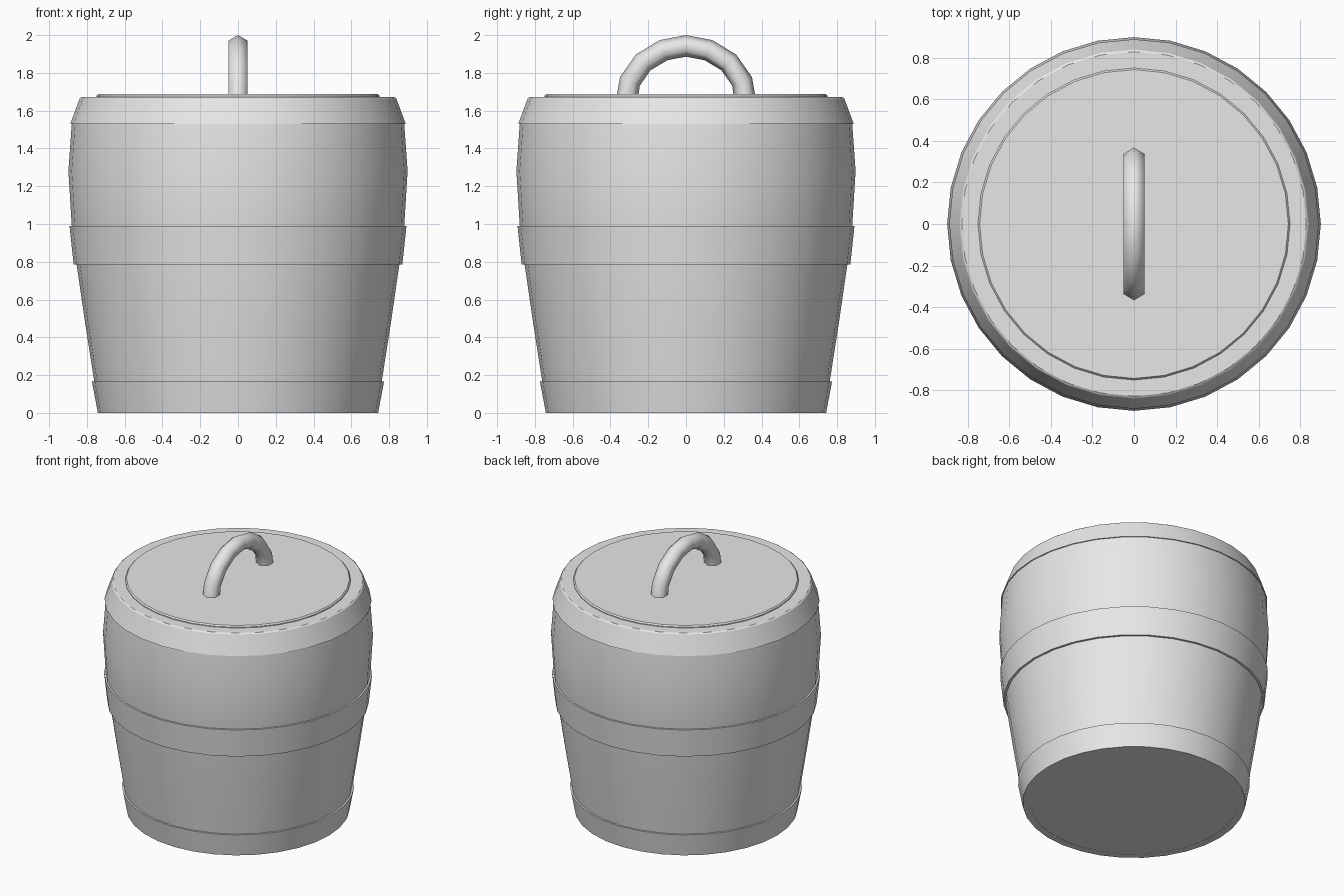
import bpy, bmesh
from math import sin, cos, pi, radians
from mathutils import Vector

cube = bpy.data.objects.get("Cube")
if cube:
    bpy.data.objects.remove(cube, do_unlink=True)

SIDES = 32
grey = bpy.data.materials.new("plain_grey")
grey.use_nodes = True
COLOUR = (0.8, 0.8, 0.8, 1)
grey.diffuse_color = COLOUR
grey.node_tree.nodes["Principled BSDF"].inputs["Base Color"].default_value = COLOUR


def skin(name, rings, wrap, angle=30):
    """Join rings of points into a tube; wrap it round, or cap both ends."""
    bm = bmesh.new()
    loops = [[bm.verts.new(p) for p in ring] for ring in rings]
    pairs = list(zip(loops, loops[1:]))
    if wrap:
        pairs.append((loops[-1], loops[0]))
    for a, b in pairs:
        n = len(a)
        for i in range(n):
            j = (i + 1) % n
            bm.faces.new((a[i], a[j], b[j], b[i]))
    if not wrap:
        bm.faces.new(loops[0][::-1])
        bm.faces.new(loops[-1])
    bmesh.ops.recalc_face_normals(bm, faces=bm.faces)
    mesh = bpy.data.meshes.new(name)
    bm.to_mesh(mesh)
    bm.free()
    mesh.materials.append(grey)
    obj = bpy.data.objects.new(name, mesh)
    bpy.context.collection.objects.link(obj)
    bpy.ops.object.select_all(action='DESELECT')
    obj.select_set(True)
    bpy.context.view_layer.objects.active = obj
    bpy.ops.object.shade_smooth_by_angle(angle=radians(angle))
    return obj


def lathe(name, profile, wrap=False):
    turns = [2 * pi * i / SIDES for i in range(SIDES)]
    return skin(name, [[(r * cos(t), r * sin(t), z) for t in turns]
                       for r, z in profile], wrap)


def hoop(name, r0, z0, r1, z1, depth=0.05):
    """Sloping band with square ledges above and below."""
    lathe(name, [(r0, z0), (r1, z1), (r1 - depth, z1), (r0 - depth, z0)], True)


# Tapered, bulging barrel wall with a closed base
lathe("barrel_body", [(0.735, 0.002), (0.76, 0.16), (0.81, 0.48), (0.855, 0.79),
                      (0.88, 0.99), (0.898, 1.28), (0.88, 1.53), (0.82, 1.6)])

# Bands round the wall
hoop("base_hoop", 0.742, 0, 0.773, 0.165)
hoop("middle_hoop", 0.87, 0.785, 0.892, 0.99)

# Lid with sloping rim and a thin raised disc
lathe("lid_rim", [(0.888, 1.53), (0.838, 1.665), (0.828, 1.672), (0.7, 1.672), (0.7, 1.53)], True)
lathe("lid_disc", [(0.75, 1.66), (0.75, 1.678), (0.742, 1.687)])

# Arched six-sided handle, mirrored front to back
half = [(0.312, 1.66), (0.297, 1.755), (0.227, 1.855), (0.12, 1.92), (0, 1.943)]
path = [Vector((0, -y, z)) for y, z in half]
path += [Vector((0, y, z)) for y, z in half[-2::-1]]
rings = []
for i, p in enumerate(path):
    along = (path[min(i + 1, len(path) - 1)] - path[max(i - 1, 0)]).normalized()
    side = Vector((1, 0, 0))
    out = side.cross(along)
    rings.append([p + 0.057 * (out * cos(k * pi / 3) + side * sin(k * pi / 3))
                  for k in range(6)])
skin("lid_handle", rings, False, angle=65)
